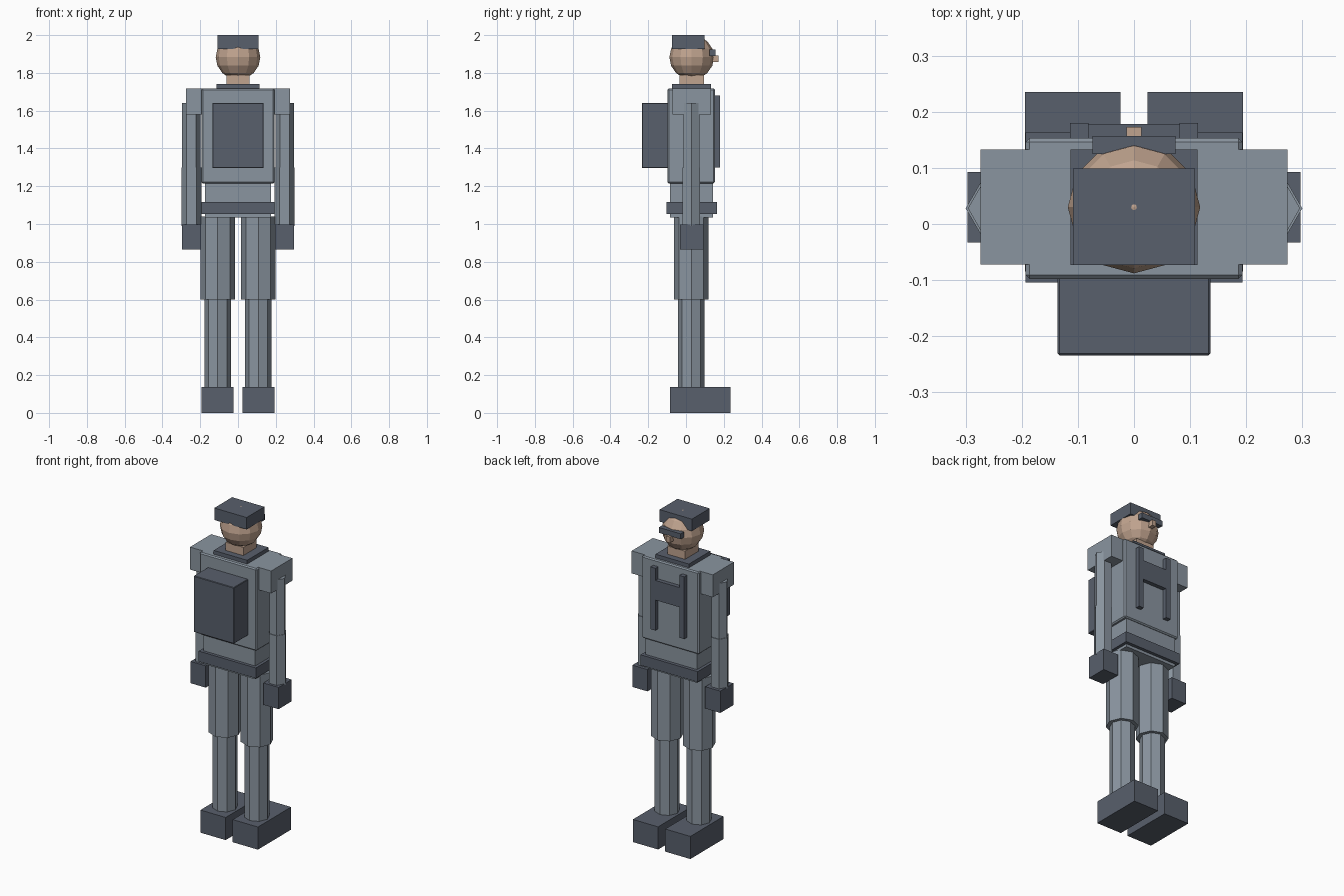
import bpy, math

if "Cube" in bpy.data.objects:
    bpy.data.objects.remove(bpy.data.objects["Cube"])

def mat(name, rgb):
    m = bpy.data.materials.new(name)
    m.diffuse_color = (*rgb, 1)
    m.use_nodes = True
    m.node_tree.nodes["Principled BSDF"].inputs["Base Color"].default_value = m.diffuse_color
    return m

SUIT = mat("grey blue cloth", (0.255, 0.30, 0.35))
DARK = mat("dark slate", (0.098, 0.115, 0.15))
SKIN = mat("skin", (0.53, 0.37, 0.275))

def finish(o, name, m):
    o.name = name
    o.data.materials.append(m)
    return o

def box(name, m, x, y, z, bevel=0):
    """Box from (min, max) ranges on each axis."""
    bpy.ops.mesh.primitive_cube_add(size=1, location=[(a + b) / 2 for a, b in (x, y, z)])
    o = bpy.context.object
    o.scale = [b - a for a, b in (x, y, z)]
    bpy.ops.object.transform_apply(location=False, rotation=False, scale=True)
    if bevel:
        b = o.modifiers.new("bevel", 'BEVEL')
        b.width, b.segments = bevel, 1
    return finish(o, name, m)

def tube(name, m, x, r, z, sides, turn=0):
    """Upright faceted limb between two heights."""
    bpy.ops.mesh.primitive_cylinder_add(vertices=sides, radius=r, depth=z[1] - z[0],
                                        location=(x, 0.028, sum(z) / 2), rotation=(0, 0, turn))
    return finish(bpy.context.object, name, m)

# Limbs, mirrored left and right
for s, side in ((-1, "left"), (1, "right")):
    def span(a, b):
        return tuple(sorted((s * a, s * b)))
    box(side + "_boot", DARK, span(0.024, 0.194), (-0.085, 0.235), (0, 0.138))
    tube(side + "_lower_leg", SUIT, s * 0.108, 0.07, (0.13, 0.605), 8)
    tube(side + "_thigh", SUIT, s * 0.108, 0.091, (0.6, 1.04), 8)
    tube(side + "_forearm", SUIT, s * 0.247, 0.053, (0.99, 1.3), 6, math.pi / 2)
    tube(side + "_upper_arm", SUIT, s * 0.247, 0.049, (1.29, 1.64), 6, math.pi / 2)
    box(side + "_glove", DARK, span(0.195, 0.297), (-0.033, 0.093), (0.865, 0.998))
    box(side + "_shoulder_pad", SUIT, span(0.18, 0.274), (-0.072, 0.133), (1.58, 1.717))
    box(side + "_harness_strap", DARK, span(0.081, 0.114), (0.145, 0.18), (1.3, 1.68))

# Body
box("torso", SUIT, (-0.193, 0.193), (-0.098, 0.153), (1.215, 1.717), 0.007)
box("abdomen", SUIT, (-0.175, 0.175), (-0.085, 0.143), (1.035, 1.22))
box("belt", DARK, (-0.193, 0.193), (-0.104, 0.163), (1.052, 1.116))
box("harness_crossbar", DARK, (-0.085, 0.085), (0.145, 0.178), (1.485, 1.605))
box("backpack", DARK, (-0.136, 0.136), (-0.234, -0.095), (1.297, 1.64), 0.003)
box("collar", DARK, (-0.113, 0.113), (-0.073, 0.133), (1.71, 1.74))
box("neck", SKIN, (-0.06, 0.06), (-0.035, 0.095), (1.73, 1.79))

# Head, cap and face
bpy.ops.mesh.primitive_uv_sphere_add(segments=12, ring_count=8, radius=0.118,
                                     location=(0, 0.03, 1.883))
finish(bpy.context.object, "head", SKIN)
box("cap", DARK, (-0.109, 0.109), (-0.073, 0.099), (1.927, 2.0))
box("glasses", DARK, (-0.074, 0.074), (0.125, 0.157), (1.89, 1.923))
box("nose", SKIN, (-0.013, 0.013), (0.13, 0.173), (1.857, 1.893))
